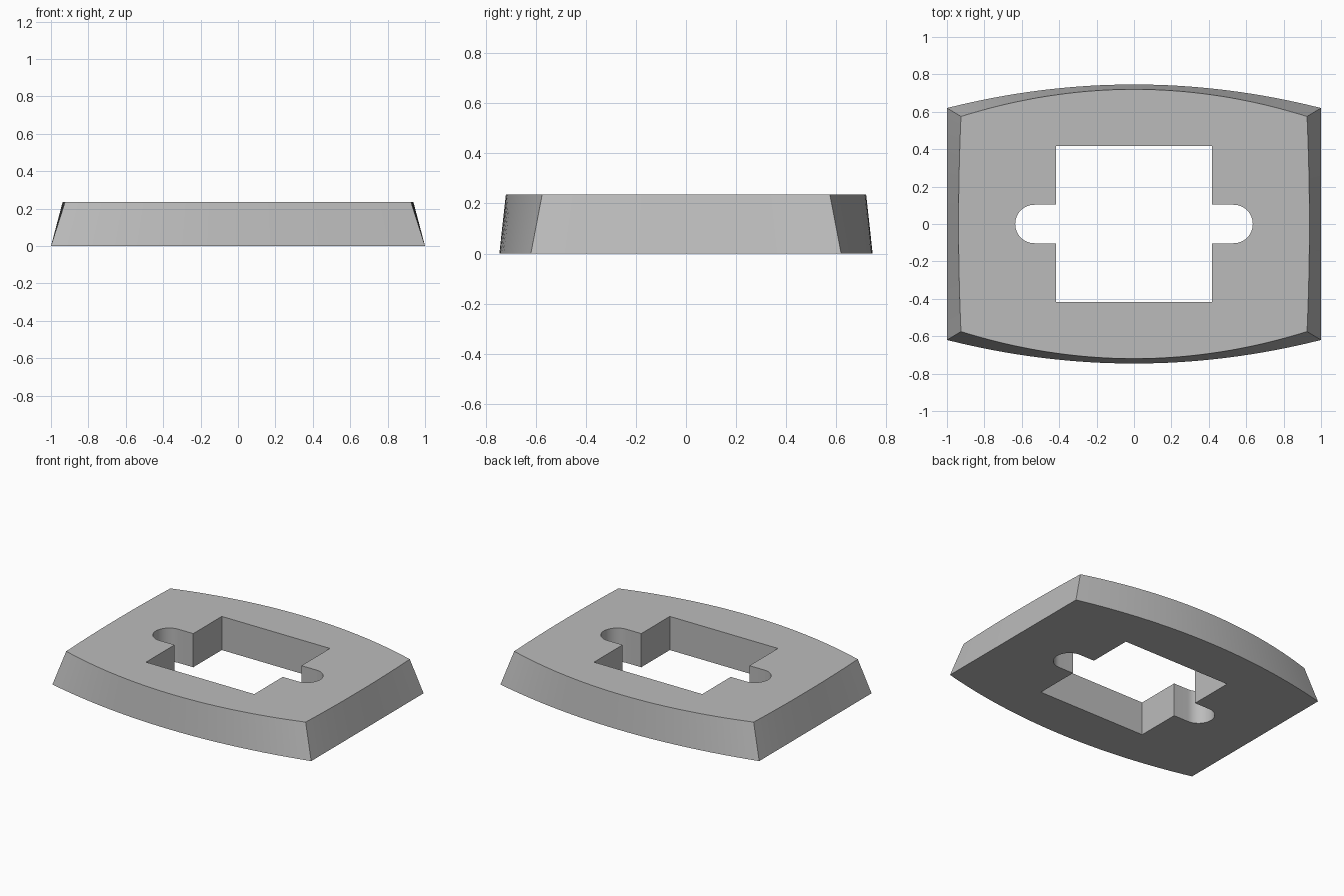
import bpy, bmesh, math

old = bpy.data.objects.get("Cube")
if old:
    bpy.data.objects.remove(old, do_unlink=True)

HEIGHT = 0.235
STEPS = 32

grey = bpy.data.materials.new("plain grey")
grey.use_nodes = True
grey.diffuse_color = (0.5, 0.5, 0.5, 1)
grey.node_tree.nodes["Principled BSDF"].inputs["Base Color"].default_value = (0.5, 0.5, 0.5, 1)


def bowed_outline(x, y, bow_x, bow_y):
    """Counter-clockwise rectangle whose sides bulge outward."""
    ts = [2 * i / STEPS - 1 for i in range(STEPS)]
    half = [(x * t, -y - bow_y * (1 - t * t)) for t in ts]
    half += [(x + bow_x * (1 - t * t), y * t) for t in ts]
    return half + [(-px, -py) for px, py in half]


def loft(name, lower, upper, z0, z1):
    """Closed solid between two outlines with matching points."""
    bm = bmesh.new()
    a = [bm.verts.new((x, y, z0)) for x, y in lower]
    b = [bm.verts.new((x, y, z1)) for x, y in upper]
    bm.faces.new(a[::-1])
    bm.faces.new(b)
    for i in range(len(a)):
        j = (i + 1) % len(a)
        bm.faces.new((a[i], a[j], b[j], b[i]))
    mesh = bpy.data.meshes.new(name)
    bm.to_mesh(mesh)
    bm.free()
    mesh.materials.append(grey)
    obj = bpy.data.objects.new(name, mesh)
    bpy.context.collection.objects.link(obj)
    return obj


# Tapered plate: straight ends at the base, slightly bowed ends on top
plate = loft("tapered_plate",
             bowed_outline(1.0, 0.62, 0.0, 0.126),
             bowed_outline(0.925, 0.575, 0.013, 0.145), 0, HEIGHT)

# Opening: square window with a round-ended slot on each side
S, R, C = 0.418, 0.103, 0.532
side = [(S, -S), (S, -R)]
for i in range(25):
    a = math.pi * (i / 24 - 0.5)
    side.append((C + R * math.cos(a), R * math.sin(a)))
side += [(S, R), (S, S)]
opening = side + [(-x, -y) for x, y in side]
cutter = loft("opening_cutter", opening, opening, -0.1, HEIGHT + 0.1)
cutter.hide_render = True

cut = plate.modifiers.new("opening", 'BOOLEAN')
cut.operation = 'DIFFERENCE'
cut.solver = 'EXACT'
cut.object = cutter
bpy.ops.object.select_all(action='DESELECT')
plate.select_set(True)
bpy.context.view_layer.objects.active = plate
bpy.ops.object.modifier_apply(modifier=cut.name)
bpy.data.objects.remove(cutter, do_unlink=True)

# Smooth the curved walls, keep the corners crisp
bpy.ops.object.shade_smooth_by_angle(angle=math.radians(25))
